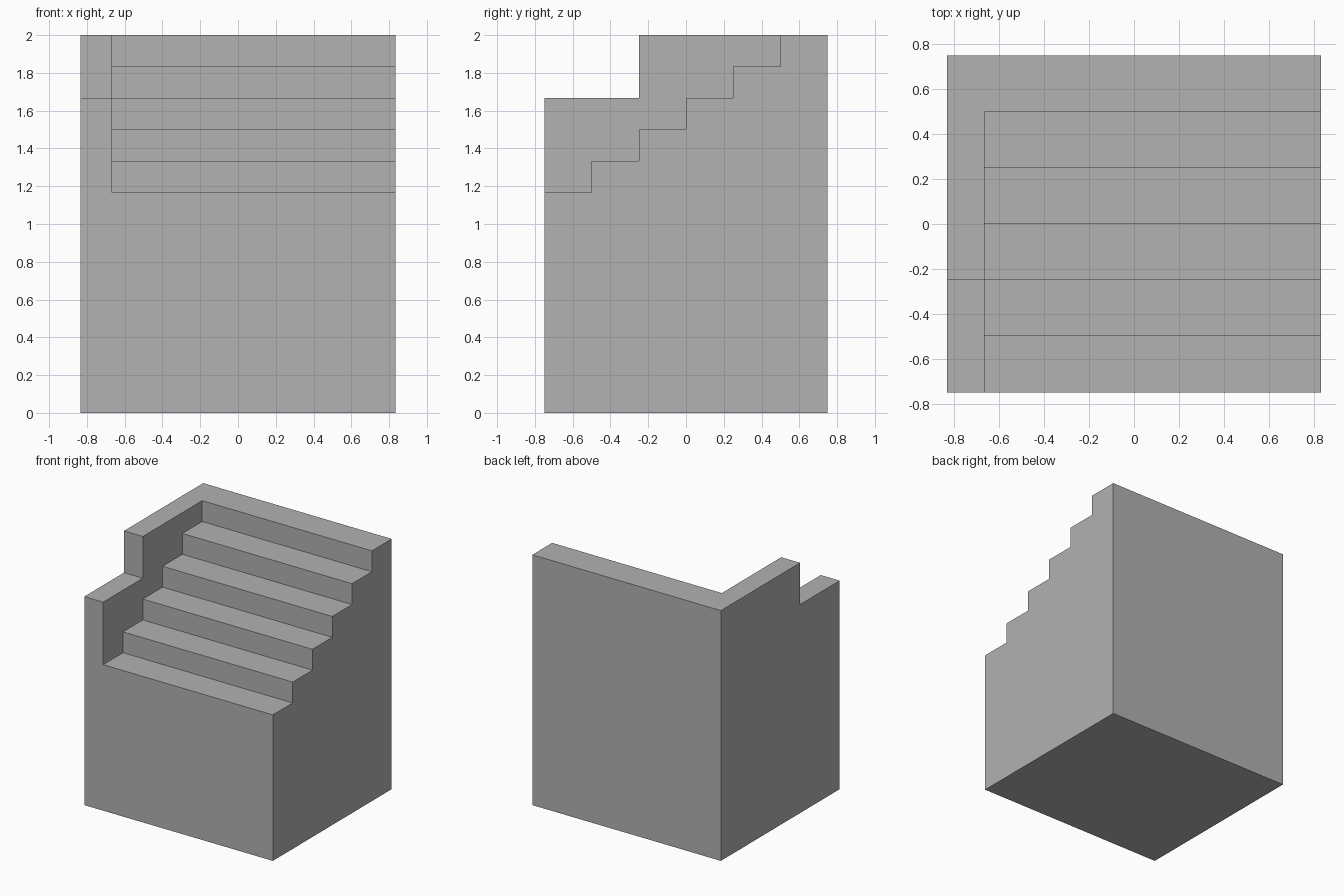
import bpy
import bmesh

cube = bpy.data.objects.get("Cube")
if cube:
    bpy.data.objects.remove(cube, do_unlink=True)

UNIT = 1 / 6          # riser height and wall thickness
TREAD = 0.25
HALF_X, HALF_Y = 5 * UNIT, 0.75
STEPS = 6

grey = bpy.data.materials.new("stone_grey")
grey.use_nodes = True
colour = (0.445, 0.445, 0.445, 1)
grey.diffuse_color = colour
grey.node_tree.nodes["Principled BSDF"].inputs["Base Color"].default_value = colour


def prism(name, profile, x0, x1):
    """Extrude a (y, z) profile along x."""
    bm = bmesh.new()
    face = bm.faces.new([bm.verts.new((x0, y, z)) for y, z in profile])
    side = bmesh.ops.extrude_face_region(bm, geom=[face])["geom"]
    verts = [v for v in side if isinstance(v, bmesh.types.BMVert)]
    bmesh.ops.translate(bm, verts=verts, vec=(x1 - x0, 0, 0))
    bmesh.ops.recalc_face_normals(bm, faces=bm.faces)
    mesh = bpy.data.meshes.new(name)
    bm.to_mesh(mesh)
    bm.free()
    mesh.materials.append(grey)
    obj = bpy.data.objects.new(name, mesh)
    bpy.context.collection.objects.link(obj)
    return obj


# Solid block with the lowered front part of the side wall
wall_break = -HALF_Y + 2 * TREAD
block = prism("stair_block", [
    (-HALF_Y, 0), (HALF_Y, 0), (HALF_Y, 2), (wall_break, 2),
    (wall_break, 10 * UNIT), (-HALF_Y, 10 * UNIT)], -HALF_X, HALF_X)

# Empty space above the steps, open to the front, top and left side
front, above = -HALF_Y - 0.2, 2.2
void = [(front, above), (front, 7 * UNIT)]
for i in range(1, STEPS):
    y = -HALF_Y + i * TREAD
    void.append((y, (6 + i) * UNIT))
    void.append((y, (7 + i) * UNIT if i < STEPS - 1 else above))
cutter = prism("stair_cutter", void, -HALF_X + UNIT, HALF_X + 0.2)
cutter.hide_render = True

# Carve the steps, then discard the cutter
cut = block.modifiers.new("carve_steps", "BOOLEAN")
cut.operation = "DIFFERENCE"
cut.solver = "EXACT"
cut.object = cutter
bpy.context.view_layer.objects.active = block
block.select_set(True)
bpy.ops.object.modifier_apply(modifier=cut.name)
bpy.data.objects.remove(cutter, do_unlink=True)
